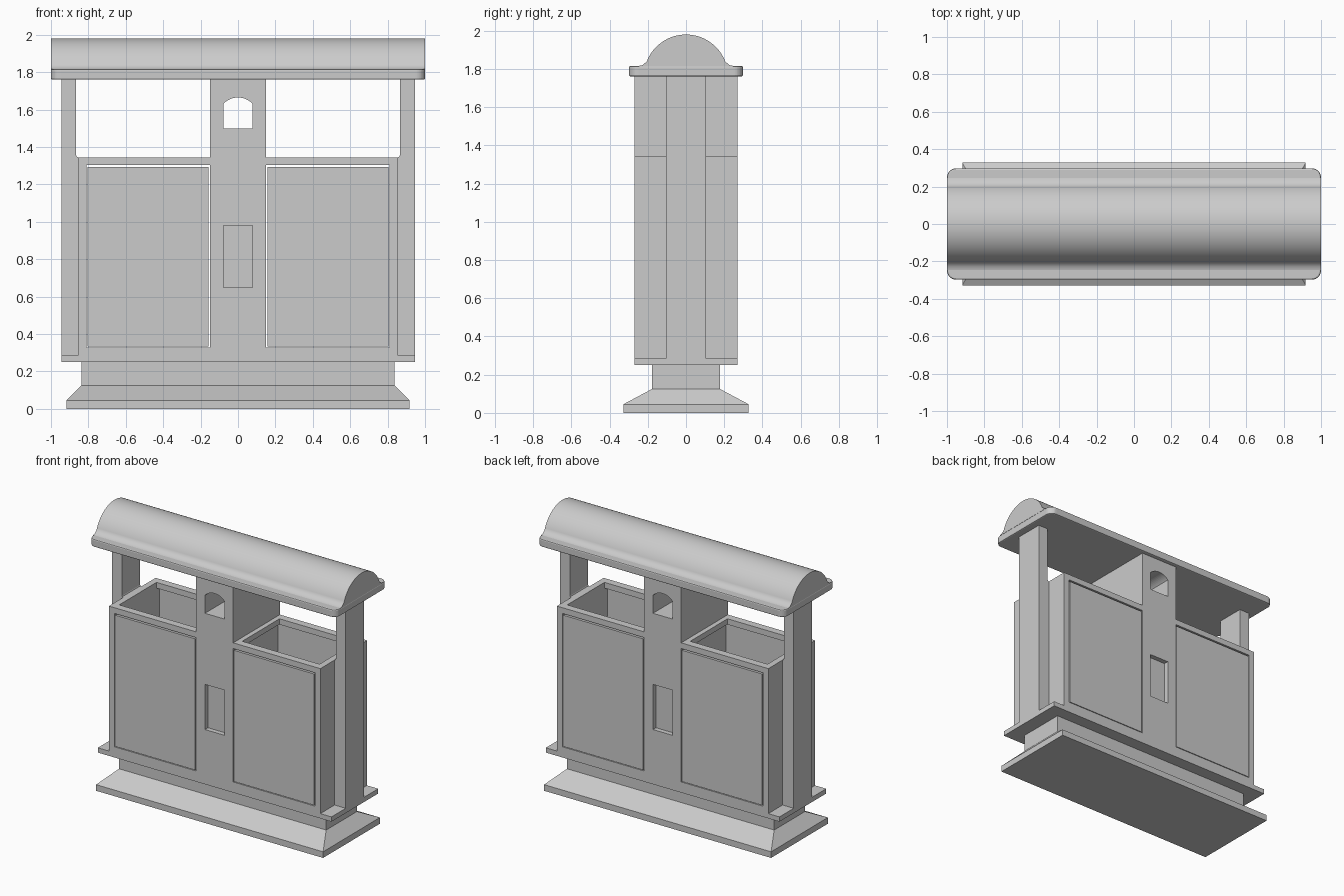
import bpy, bmesh
from math import sin, cos, pi, radians

if "Cube" in bpy.data.objects:
    bpy.data.objects.remove(bpy.data.objects["Cube"])


def finish(name, bm, smooth=False):
    bmesh.ops.recalc_face_normals(bm, faces=bm.faces)
    me = bpy.data.meshes.new(name)
    bm.to_mesh(me)
    bm.free()
    ob = bpy.data.objects.new(name, me)
    bpy.context.collection.objects.link(ob)
    if smooth:
        bpy.ops.object.select_all(action='DESELECT')
        ob.select_set(True)
        bpy.context.view_layer.objects.active = ob
        bpy.ops.object.shade_smooth_by_angle(angle=radians(30))
    return ob


def prism(name, pts, axis, a, b, smooth=False):
    """Extrude a 2D outline along an axis from a to b."""
    place = {'x': lambda u, v: (a, u, v),
             'y': lambda u, v: (u, a, v),
             'z': lambda u, v: (u, v, a)}[axis]
    bm = bmesh.new()
    face = bm.faces.new([bm.verts.new(place(u, v)) for u, v in pts])
    ext = bmesh.ops.extrude_face_region(bm, geom=[face])['geom']
    move = [(b - a) if axis == k else 0 for k in 'xyz']
    bmesh.ops.translate(bm, vec=move, verts=[g for g in ext if isinstance(g, bmesh.types.BMVert)])
    return finish(name, bm, smooth)


def box(name, x0, x1, y0, y1, z0, z1):
    return prism(name, [(x0, y0), (x1, y0), (x1, y1), (x0, y1)], 'z', z0, z1)


def arc(cx, cy, r, a0, a1, n):
    return [(cx + r * cos(radians(a0 + (a1 - a0) * i / n)),
             cy + r * sin(radians(a0 + (a1 - a0) * i / n))) for i in range(n + 1)]


# Base: flat foot with sloped sides
bm = bmesh.new()
rings = []
for x, y, z in [(.918, .328, 0), (.918, .328, .045), (.838, .178, .125)]:
    rings.append([bm.verts.new((sx * x, sy * y, z))
                  for sx, sy in [(-1, -1), (1, -1), (1, 1), (-1, 1)]])
for lo, hi in zip(rings, rings[1:]):
    for i in range(4):
        j = (i + 1) % 4
        bm.faces.new((lo[i], lo[j], hi[j], hi[i]))
bm.faces.new(rings[0])
bm.faces.new(rings[-1])
finish("base_foot", bm)
box("base_pedestal", -.838, .838, -.178, .178, .125, .25)
box("floor_plate", -.945, .945, -.27, .27, .25, .285)

# Central column with arched through-opening and a recess on each face
column = box("central_column", -.15, .15, -.27, .27, .285, 1.76)
arch = [(-.078, 1.5), (.078, 1.5)] + arc(0, 1.558, .107, 43, 137, 16)
cutters = [prism("arch_cutter", arch, 'y', -.4, .4)]
for s in (-1, 1):
    cutters.append(box("recess_cutter", -.078, .078, min(s * .235, s * .4),
                       max(s * .235, s * .4), .65, .98))
for c in cutters:
    m = column.modifiers.new(c.name, 'BOOLEAN')
    m.operation = 'DIFFERENCE'
    m.solver = 'EXACT'
    m.object = c
    c.hide_render = True
    c.hide_viewport = True
    c.display_type = 'WIRE'

# Left and right bins with end posts
for side, s in (("left", -1), ("right", 1)):
    def part(name, x0, x1, y0, y1, z0, z1):
        box(f"{side}_{name}", *sorted((s * x0, s * x1)), *sorted((y0, y1)), z0, z1)

    post = [(.945, .285), (.945, 1.76), (.865, 1.76)] + \
        [(.865 - .01 + .01 * cos(t), 1.355 - .01 * sin(t)) for t in (0, pi / 4, pi / 2)] + \
        [(.855, .285)]
    prism(f"{side}_end_post", [(s * x, z) for x, z in post], 'y', -.105, .105)
    part("bin_end_wall", .81, .855, -.27, .27, .285, 1.345)
    part("bin_inner_rim", .15, .185, -.215, .215, 1.305, 1.345)
    for face, f in (("front", -1), ("back", 1)):
        part(f"{face}_top_rail", .15, .81, f * .215, f * .27, 1.303, 1.345)
        part(f"{face}_bottom_rail", .15, .81, f * .235, f * .27, .285, .328)
        part(f"{face}_door", .157, .804, f * .24, f * .27, .333, 1.292)

# Roof: rounded slab with a barrel vault on top
slab = []
for sx, sy, a in [(1, 1, 0), (-1, 1, 90), (-1, -1, 180), (1, -1, 270)]:
    slab += arc(sx * .95, sy * .248, .05, a, a + 90, 8)
roof = prism("roof_slab", slab, 'z', 1.76, 1.816)
bev = roof.modifiers.new("edge_round", 'BEVEL')
bev.width, bev.segments, bev.limit_method = .008, 2, 'ANGLE'
bev.angle_limit = radians(60)
flare = [(.245, 1.812), (.245, 1.816), (.228, 1.820), (.217, 1.829)]
vault = flare + arc(0, 1.76, .22, 21, 159, 40) + [(-y, z) for y, z in reversed(flare)]
prism("roof_vault", vault, 'x', -1, 1, smooth=True)
